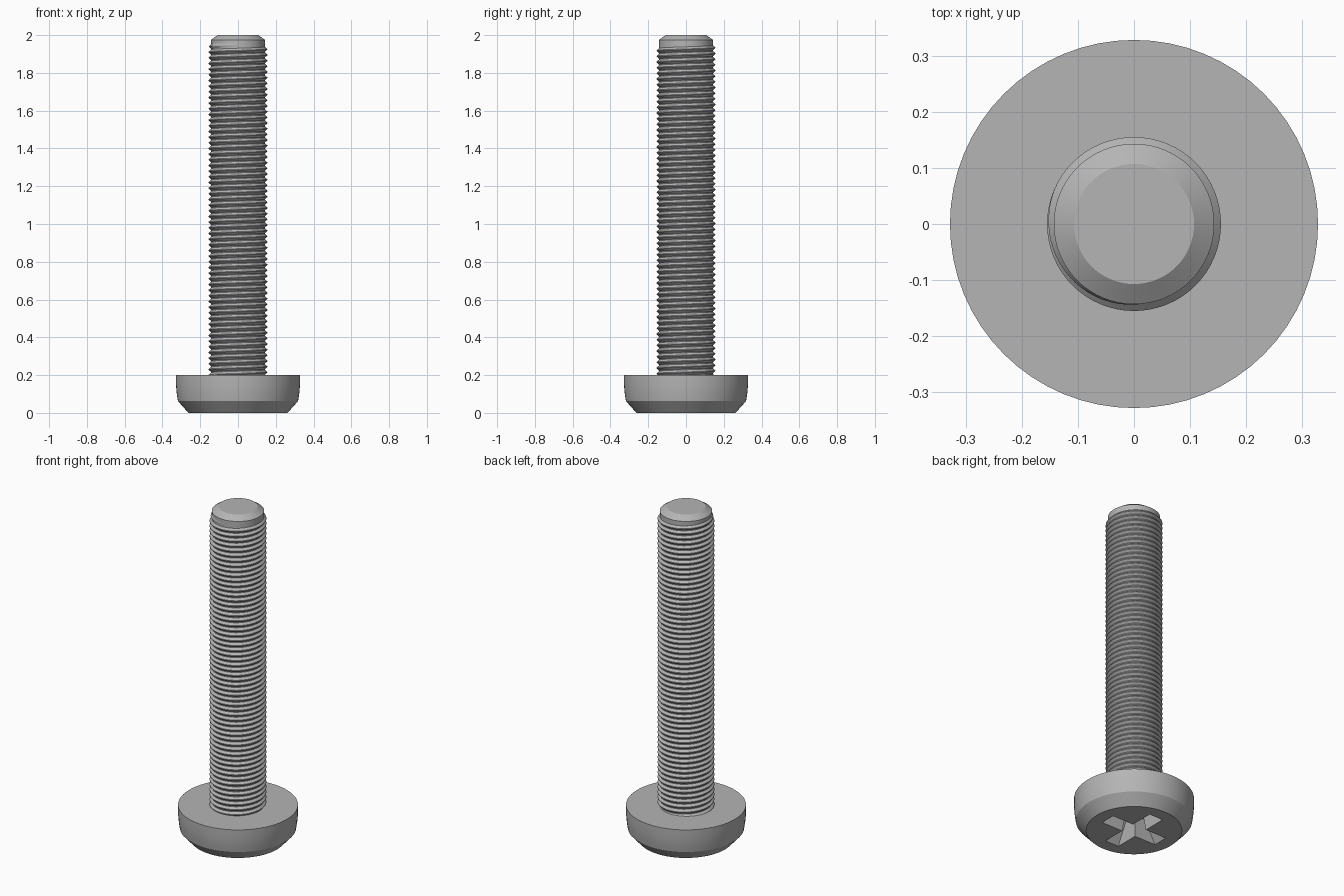
import bpy, bmesh
from math import sin, cos, pi, radians, floor

if "Cube" in bpy.data.objects:
    bpy.data.objects.remove(bpy.data.objects["Cube"])

steel = bpy.data.materials.new("grey_steel")
steel.use_nodes = True
steel.diffuse_color = (0.46, 0.46, 0.46, 1)
steel.node_tree.nodes["Principled BSDF"].inputs["Base Color"].default_value = (0.46, 0.46, 0.46, 1)

SIDES = 64


def add_object(name, bm):
    bmesh.ops.recalc_face_normals(bm, faces=bm.faces[:])
    mesh = bpy.data.meshes.new(name)
    bm.to_mesh(mesh)
    bm.free()
    mesh.materials.append(steel)
    obj = bpy.data.objects.new(name, mesh)
    bpy.context.collection.objects.link(obj)
    return obj


def select(obj):
    bpy.ops.object.select_all(action='DESELECT')
    obj.select_set(True)
    bpy.context.view_layer.objects.active = obj


def smooth(obj, angle=25):
    select(obj)
    bpy.ops.object.shade_smooth_by_angle(angle=radians(angle))


def loft(name, rings):
    """Skin a stack of closed rings and cap both ends."""
    bm = bmesh.new()
    loops = [[bm.verts.new(p) for p in ring] for ring in rings]
    n = len(loops[0])
    for a, b in zip(loops, loops[1:]):
        for i in range(n):
            j = (i + 1) % n
            bm.faces.new((a[i], a[j], b[j], b[i]))
    bm.faces.new(loops[0])
    bm.faces.new(loops[-1])
    return add_object(name, bm)


def circle(r, z):
    return [(r * cos(2 * pi * i / SIDES), r * sin(2 * pi * i / SIDES), z) for i in range(SIDES)]


def cross(arm, half, z):
    """Outline of a plus sign with the given arm length and half width."""
    quarter = [(half, -half), (arm, -half), (arm, half)]
    ring = []
    for q in range(4):
        c, s = round(cos(q * pi / 2)), round(sin(q * pi / 2))
        ring += [(x * c - y * s, x * s + y * c, z) for x, y in quarter]
    return ring


# Head with chamfered outer face
head = loft("head", [circle(r, z) for r, z in
                     [(0.262, 0), (0.318, 0.062), (0.324, 0.1), (0.328, 0.145), (0.328, 0.2)]])

# Tapered cross recess for the driver
cutter = loft("recess_cutter", [cross(0.195, 0.047, -0.01), cross(0.105, 0.032, 0.12)])
cutter.hide_render = True
cut = head.modifiers.new("recess", 'BOOLEAN')
cut.object = cutter
cut.operation = 'DIFFERENCE'
cut.solver = 'EXACT'
select(head)
bpy.ops.object.modifier_apply(modifier=cut.name)
bpy.data.objects.remove(cutter)
smooth(head)

# Shank core with chamfered tip
shank = loft("shank", [circle(r, z) for r, z in
                       [(0.143, 0.19), (0.143, 1.975), (0.107, 2.0)]])
smooth(shank)

# Helical thread ridge, fading out near the tip
PITCH, START, END = 0.03, 0.185, 1.95
CORE, CREST = 0.141, 0.155
steps = floor((END - START) / PITCH * SIDES)
bm = bmesh.new()
previous = None
for k in range(steps + 1):
    angle = 2 * pi * k / SIDES
    z = START + PITCH * k / SIDES
    fade = min(1, (steps - k) / (SIDES * 0.4))
    crest = CORE + (CREST - CORE) * fade
    section = [bm.verts.new((r * cos(angle), r * sin(angle), z + dz * PITCH))
               for r, dz in [(CORE, -0.5), (crest, -0.06), (crest, 0.06), (CORE, 0.5)]]
    if previous:
        for i in range(3):
            bm.faces.new((previous[i], section[i], section[i + 1], previous[i + 1]))
    previous = section
bmesh.ops.remove_doubles(bm, verts=bm.verts[:], dist=0.00001)
thread = add_object("thread", bm)
# Outward-facing check for the open ridge surface
first = thread.data.polygons[1]
if first.normal.x * first.center.x + first.normal.y * first.center.y < 0:
    thread.data.flip_normals()
smooth(thread)
